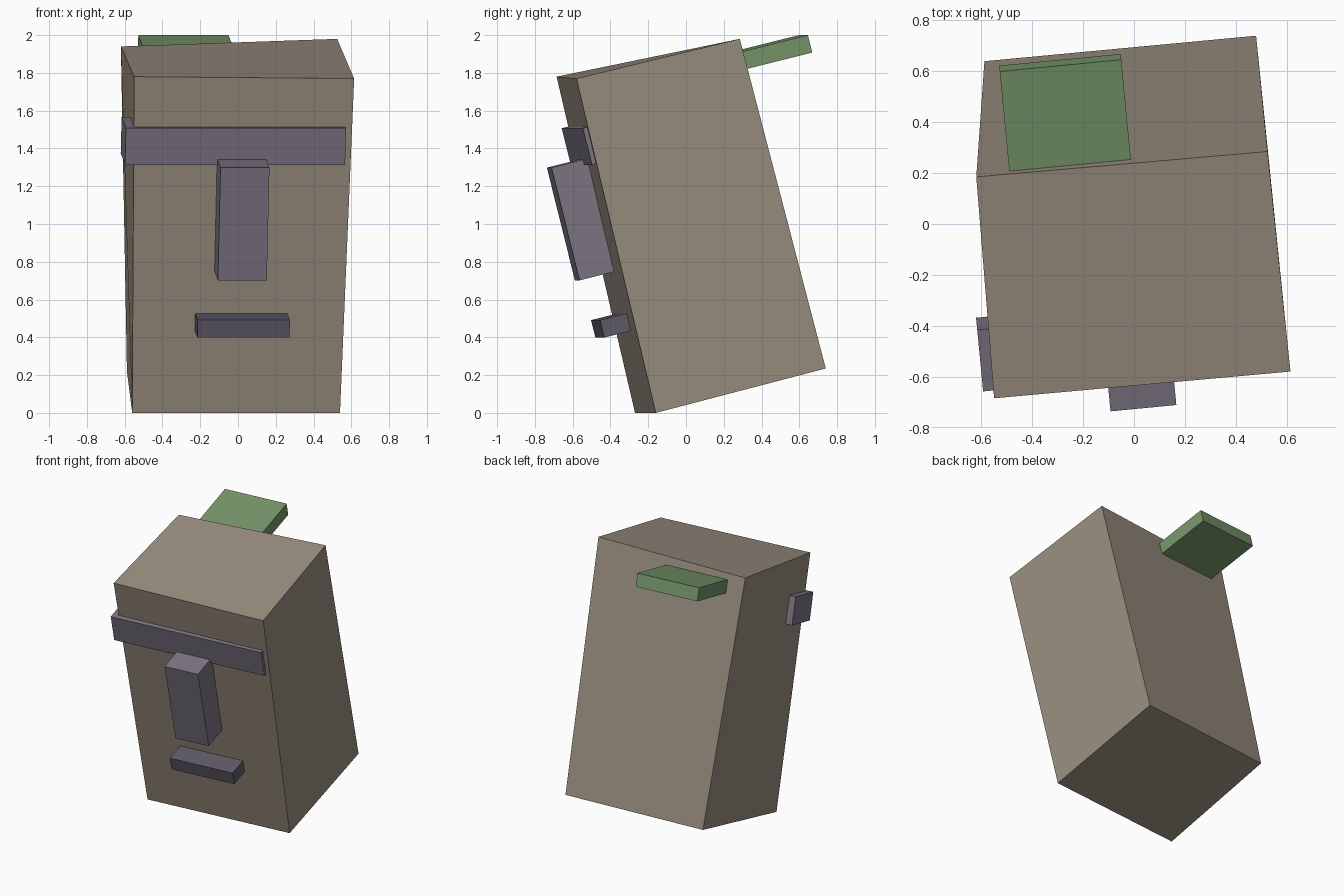
import bpy
import bmesh
from math import radians
from mathutils import Euler, Vector

cube = bpy.data.objects.get("Cube")
if cube:
    bpy.data.objects.remove(cube, do_unlink=True)


def material(name, rgb):
    m = bpy.data.materials.new(name)
    m.use_nodes = True
    m.diffuse_color = (*rgb, 1)
    m.node_tree.nodes["Principled BSDF"].inputs["Base Color"].default_value = (*rgb, 1)
    return m


stone = material("warm stone", (0.319, 0.27, 0.212))
slate = material("purple grey", (0.205, 0.178, 0.227))
dark = material("dark purple grey", (0.115, 0.102, 0.141))
green = material("leaf green", (0.181, 0.305, 0.147))

# Shared lean and turn of the whole head
tilt = Euler((radians(14), 0, radians(5.5))).to_matrix()


def add_block(name, corners, mat):
    """Six-sided block from eight corners: front, then back, each
    bottom left, bottom right, top right, top left."""
    bm = bmesh.new()
    v = [bm.verts.new(c) for c in corners]
    bm.faces.new(v[:4])
    bm.faces.new(v[:3:-1])
    for i in range(4):
        j = (i + 1) % 4
        bm.faces.new((v[j], v[i], v[i + 4], v[j + 4]))
    bmesh.ops.recalc_face_normals(bm, faces=bm.faces)
    mesh = bpy.data.meshes.new(name)
    bm.to_mesh(mesh)
    bm.free()
    mesh.materials.append(mat)
    obj = bpy.data.objects.new(name, mesh)
    bpy.context.collection.objects.link(obj)
    return obj


def tilted_box(name, anchor, width, height, y_range, mat):
    """Box in the tilted frame; anchor is the centre of its exposed end face."""
    corners = [Vector(anchor) + tilt @ Vector((sx * width / 2, y, sz * height / 2))
               for y in y_range
               for sx, sz in ((-1, -1), (1, -1), (1, 1), (-1, 1))]
    return add_block(name, corners, mat)


# Slightly tapered, leaning head
add_block("head", [
    (-0.56, -0.27, 0.0), (0.54, -0.16, 0.0), (0.615, -0.58, 1.77), (-0.55, -0.685, 1.78),
    (-0.588, 0.64, 0.22), (0.48, 0.74, 0.235), (0.525, 0.285, 1.98), (-0.62, 0.185, 1.94),
], stone)

# Face features, set into the front
tilted_box("brow", (-0.013, -0.578, 1.41), 1.17, 0.2, (0, 0.25), slate)
tilted_box("nose", (0.03, -0.65, 1.0), 0.26, 0.615, (0, 0.25), slate)
tilted_box("mouth", (0.03, -0.468, 0.445), 0.49, 0.095, (0, 0.22), dark)

# Slab sticking out of the upper back
tilted_box("back_slab", (-0.29, 0.634, 1.954), 0.48, 0.095, (-0.5, 0), green)
